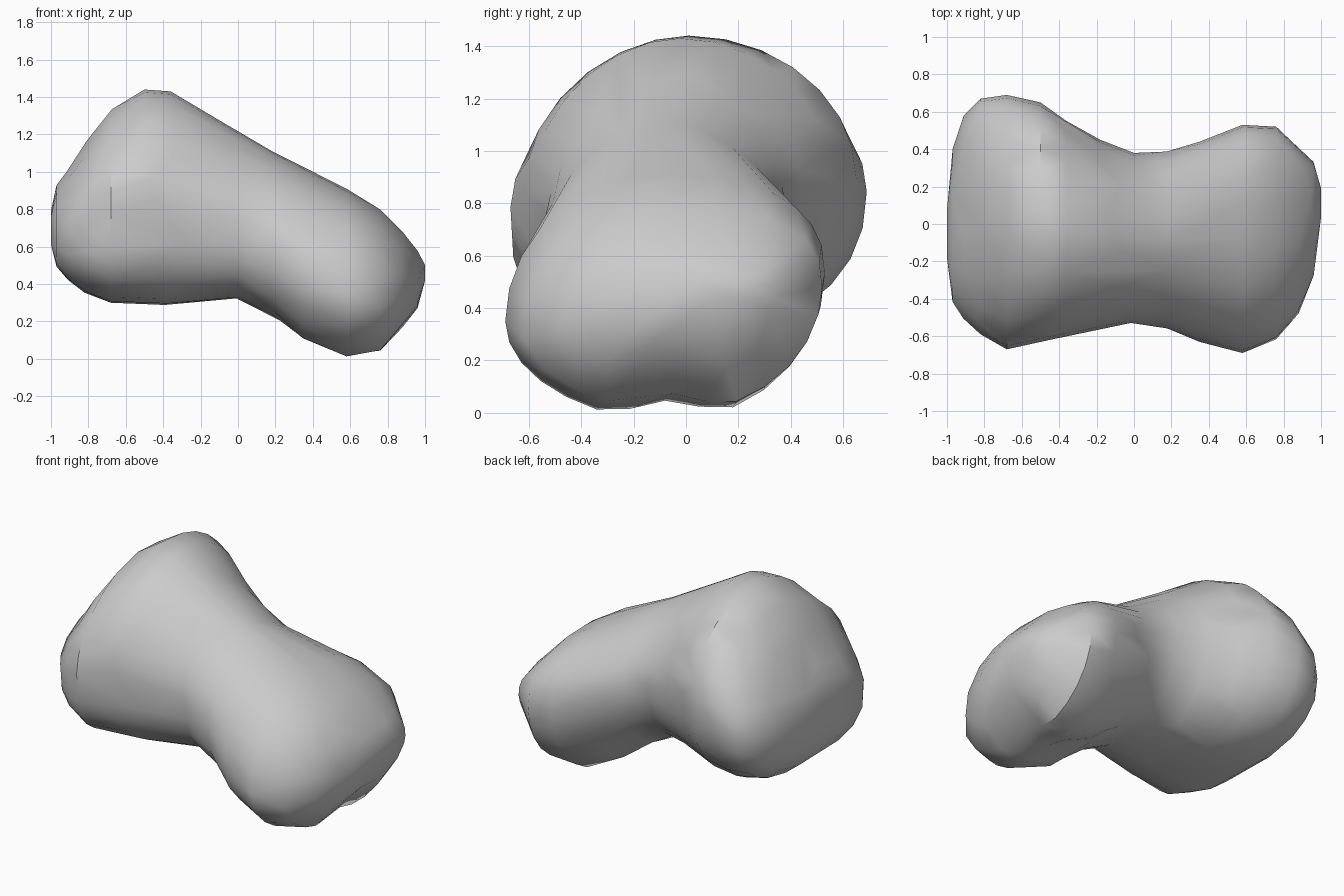
import bpy
import bmesh
from math import sin, cos, tau, radians, copysign

cube = bpy.data.objects.get("Cube")
if cube:
    bpy.data.objects.remove(cube, do_unlink=True)

SEGMENTS = 28

# Cross-sections along the rock: x, front and back limits in y, bottom and top in z,
# and how far the widest line drops at the front and rises at the back
stations = [
    (-1.0, -0.2, 0.12, 0.6, 0.8, 0),
    (-0.97, -0.42, 0.4, 0.49, 0.93, 0),
    (-0.91, -0.51, 0.58, 0.42, 1.01, 0.02),
    (-0.82, -0.59, 0.67, 0.35, 1.15, 0.03),
    (-0.68, -0.67, 0.69, 0.3, 1.33, 0.03),
    (-0.5, -0.63, 0.65, 0.29, 1.44, 0.03),
    (-0.36, -0.6, 0.55, 0.29, 1.43, 0.03),
    (-0.18, -0.56, 0.45, 0.31, 1.32, 0.02),
    (0, -0.53, 0.38, 0.32, 1.22, 0.02),
    (0.18, -0.56, 0.39, 0.23, 1.11, 0.05),
    (0.35, -0.63, 0.44, 0.07, 1.03, 0.08),
    (0.58, -0.69, 0.53, -0.03, 0.91, 0.09),
    (0.76, -0.62, 0.52, 0, 0.8, 0.08),
    (0.88, -0.48, 0.41, 0.13, 0.68, 0.06),
    (0.96, -0.27, 0.33, 0.27, 0.58, 0.03),
    (1.0, 0.02, 0.2, 0.42, 0.51, 0),
]

# Fullness of each corner: upper back, upper front, lower front, lower back
HIGH_LOBE = (2.0, 1.85, 3.2, 2.2)
WAIST = (1.65, 1.65, 2.4, 2.1)
LOW_LOBE = (2.5, 2.0, 1.95, 1.95)


def rounded(value, squareness):
    return copysign(abs(value) ** (2 / squareness), value)


def corner_fullness(x, corner):
    lobe = HIGH_LOBE if x < 0.15 else LOW_LOBE
    blend = min(1, abs(x - 0.15) / 0.45)
    return WAIST[corner] + (lobe[corner] - WAIST[corner]) * blend


def add_ring(bm, x, y0, y1, z0, z1, tilt):
    ring = []
    for i in range(SEGMENTS):
        a = tau * i / SEGMENTS
        squareness = corner_fullness(x, i * 4 // SEGMENTS)
        across = rounded(cos(a), squareness)
        up = rounded(sin(a), squareness)
        y = (y0 + y1) / 2 + (y1 - y0) / 2 * across
        middle = (z0 + z1) / 2 + tilt * across
        z = middle + (z1 - middle if up > 0 else middle - z0) * up
        # Slight hollow between the two feet of the low lobe
        if 0.3 < x < 0.9 and up < 0:
            z += 0.08 * max(0, 1 - abs(y + 0.07) / 0.25)
        ring.append(bm.verts.new((x, y, z)))
    return ring


# Loft the two-lobed body
bm = bmesh.new()
rings = [add_ring(bm, *s) for s in stations]
for near, far in zip(rings, rings[1:]):
    for i in range(SEGMENTS):
        j = (i + 1) % SEGMENTS
        bm.faces.new((near[i], near[j], far[j], far[i]))
bm.faces.new(rings[0])
bm.faces.new(rings[-1])
bmesh.ops.recalc_face_normals(bm, faces=bm.faces)
mesh = bpy.data.meshes.new("rock_body")
bm.to_mesh(mesh)
bm.free()
rock = bpy.data.objects.new("rock_body", mesh)
bpy.context.collection.objects.link(rock)

# Stone colour
stone = bpy.data.materials.new("grey stone")
stone.use_nodes = True
colour = (0.6, 0.6, 0.6, 1)
stone.diffuse_color = colour
stone.node_tree.nodes["Principled BSDF"].inputs["Base Color"].default_value = colour
mesh.materials.append(stone)

# Irregular low-poly triangles with soft shading
facets = rock.modifiers.new("facets", "DECIMATE")
facets.ratio = 0.6
bpy.context.view_layer.objects.active = rock
rock.select_set(True)
bpy.ops.object.modifier_apply(modifier=facets.name)
bpy.ops.object.shade_smooth_by_angle(angle=radians(40))
